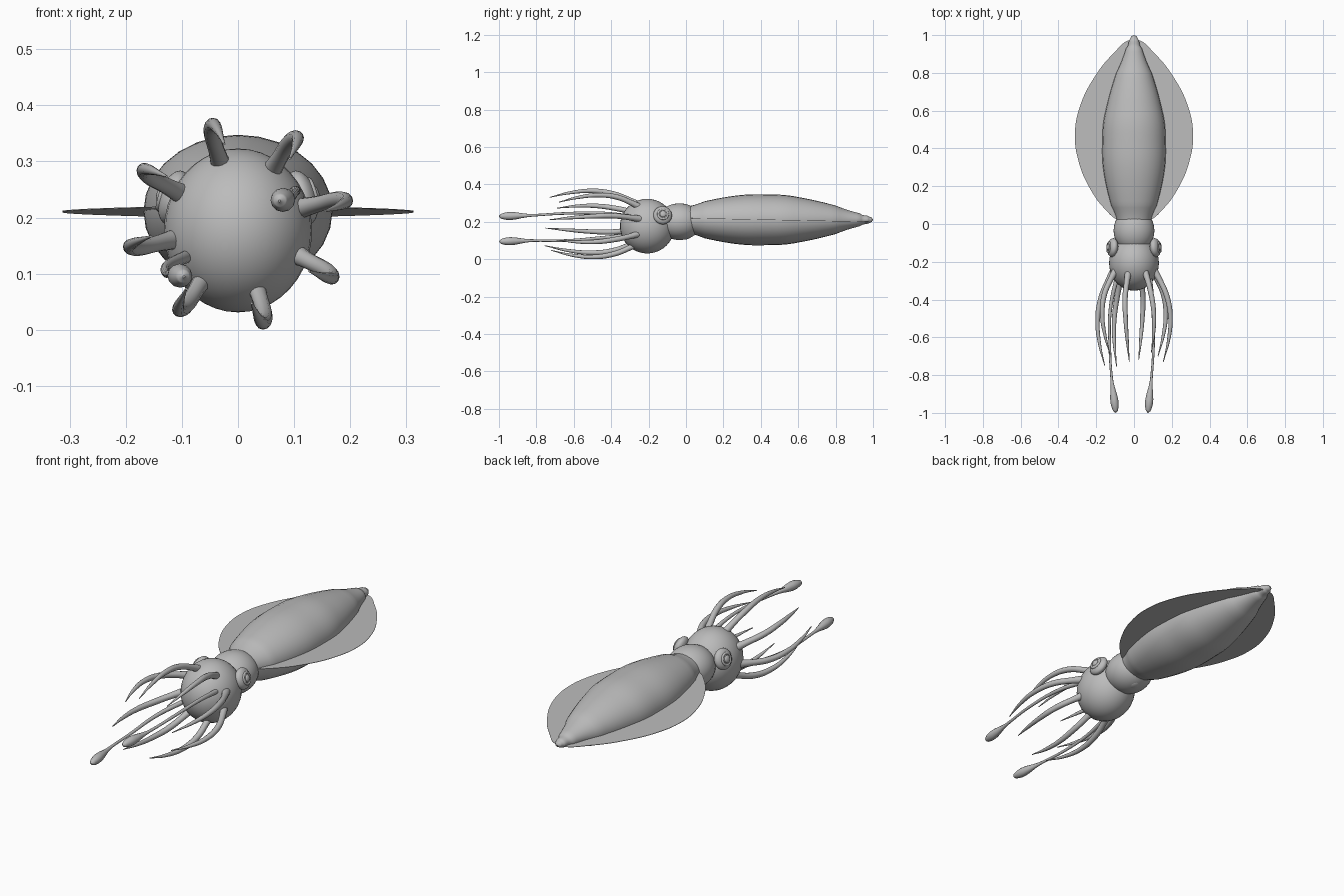
import bpy
import math
from mathutils import Vector

cube = bpy.data.objects.get("Cube")
if cube:
    bpy.data.objects.remove(cube, do_unlink=True)

skin = bpy.data.materials.new("soft_grey")
skin.use_nodes = True
GREY = (0.5, 0.5, 0.5, 1)
skin.diffuse_color = GREY
skin.node_tree.nodes["Principled BSDF"].inputs["Base Color"].default_value = GREY


def finish(obj, name):
    obj.name = name
    obj.data.materials.clear()
    obj.data.materials.append(skin)
    bpy.ops.object.select_all(action='DESELECT')
    obj.select_set(True)
    bpy.context.view_layer.objects.active = obj
    bpy.ops.object.shade_smooth_by_angle(angle=math.radians(40))
    return obj


def curve_mesh(name, points, radii=None, steps=8, sides=4, flat=False):
    """Smooth tapered tube through the points, or a flat filled outline."""
    curve = bpy.data.curves.new(name, 'CURVE')
    curve.dimensions = '2D' if flat else '3D'
    curve.resolution_u = steps
    spline = curve.splines.new('BEZIER')
    spline.bezier_points.add(len(points) - 1)
    for i, p in enumerate(points):
        bp = spline.bezier_points[i]
        bp.co = p
        bp.handle_left_type = bp.handle_right_type = 'AUTO'
        if radii:
            bp.radius = radii[i]
    if flat:
        spline.use_cyclic_u = True
        curve.fill_mode = 'BOTH'
        curve.extrude = 0.001
    else:
        spline.radius_interpolation = 'CARDINAL'
        curve.bevel_depth = 1
        curve.bevel_resolution = sides
        curve.use_fill_caps = True
    temp = bpy.data.objects.new(name, curve)
    bpy.context.collection.objects.link(temp)
    graph = bpy.context.evaluated_depsgraph_get()
    mesh = bpy.data.meshes.new_from_object(temp.evaluated_get(graph))
    bpy.data.objects.remove(temp, do_unlink=True)
    obj = bpy.data.objects.new(name, mesh)
    bpy.context.collection.objects.link(obj)
    return finish(obj, name)


def ball(name, loc, radii, rot=(0, 0, 0)):
    bpy.ops.mesh.primitive_uv_sphere_add(segments=32, ring_count=20, radius=1,
                                         location=loc, rotation=rot)
    obj = bpy.context.object
    obj.scale = radii
    return finish(obj, name)


# Mantle: flattened spindle
profile = [(0.01, 0.088), (0.1, 0.122), (0.25, 0.157), (0.42, 0.168),
           (0.6, 0.15), (0.8, 0.094), (0.93, 0.042), (0.975, 0.025),
           (0.993, 0.014), (1.0, 0.002)]
mantle = curve_mesh("mantle", [(0, y, 0) for y, r in profile],
                    [r for y, r in profile], sides=12)
mantle.location.z = 0.211
mantle.scale.z = 0.81

# Side fins: thin leaves tilted slightly down to the rear
outline = [(0.02, 0.08), (0.08, 0.155), (0.2, 0.24), (0.33, 0.293), (0.47, 0.313),
           (0.62, 0.287), (0.78, 0.208), (0.9, 0.112), (0.975, 0.02)]
for side, word in ((1, "left"), (-1, "right")):
    pts = [(side * x, y - 0.49, 0) for y, x in outline]
    pts += [(0, 0.48, 0), (0, -0.47, 0)]
    fin = curve_mesh(word + "_fin", pts, flat=True)
    fin.location = (0, 0.49, 0.21)
    fin.rotation_euler.x = -0.02

# Head, neck and siphon
ball("head", (0, -0.207, 0.177), (0.132, 0.146, 0.146))
ball("neck", (0, -0.035, 0.201), (0.108, 0.12, 0.098))
ball("siphon", (0, -0.01, 0.135), (0.04, 0.045, 0.03))

# Eyes: eyeball, lens ring and pupil
for side, word in ((1, "left"), (-1, "right")):
    out = Vector((side * 0.95, 0.1, 0.28)).normalized()
    rot = out.to_track_quat('Z', 'Y').to_euler()
    centre = Vector((side * 0.113, -0.125, 0.235))
    ball(word + "_eyeball", centre, (0.05, 0.05, 0.027), rot)
    bpy.ops.mesh.primitive_torus_add(location=centre + out * 0.021, rotation=rot,
                                     major_radius=0.026, minor_radius=0.006,
                                     major_segments=32, minor_segments=10)
    finish(bpy.context.object, word + "_eye_ring")
    ball(word + "_pupil", centre + out * 0.024, (0.017, 0.017, 0.009), rot)

# Eight arms fanned round the head, bowing outwards
path = [(-0.23, 0.095), (-0.3, 0.135), (-0.39, 0.172), (-0.5, 0.187),
        (-0.62, 0.175), (-0.73, 0.148)]
thickness = [0.02, 0.015, 0.014, 0.012, 0.008, 0.002]
stretch = [1.0, 0.9, 1.0, 0.92, 1.04, 1.05, 0.98, 0.94]
for i in range(8):
    pts = []
    for k, (y, r) in enumerate(path):
        a = math.radians(15 + 45 * i - 2 * max(0, k - 2))
        pts.append((1.06 * r * math.cos(a), -0.23 + (y + 0.23) * stretch[i],
                    0.189 + 0.97 * r * math.sin(a)))
    curve_mesh(f"arm_{i + 1}", pts, thickness)

# Two long feeding tentacles with clubbed ends
tentacles = {
    "left_tentacle": [(0.08, -0.24, 0.22), (0.1, -0.45, 0.246), (0.103, -0.65, 0.245),
                      (0.092, -0.82, 0.235)],
    "right_tentacle": [(-0.08, -0.24, 0.135), (-0.125, -0.45, 0.115),
                       (-0.128, -0.65, 0.1), (-0.118, -0.82, 0.1)]}
stem = [0.012, 0.009, 0.007, 0.007]
club = [(-0.87, 0.012), (-0.92, 0.02), (-0.96, 0.02), (-0.99, 0.012), (-1.0, 0.002)]
for name, pts in tentacles.items():
    end = Vector(pts[-1])
    drift = 0.1 if end.x > 0 else -0.12
    pts = pts + [(end.x + (y - end.y) * drift, y, end.z + (y - end.y) * 0.03)
                 for y, r in club]
    curve_mesh(name, pts, stem + [r for y, r in club])
